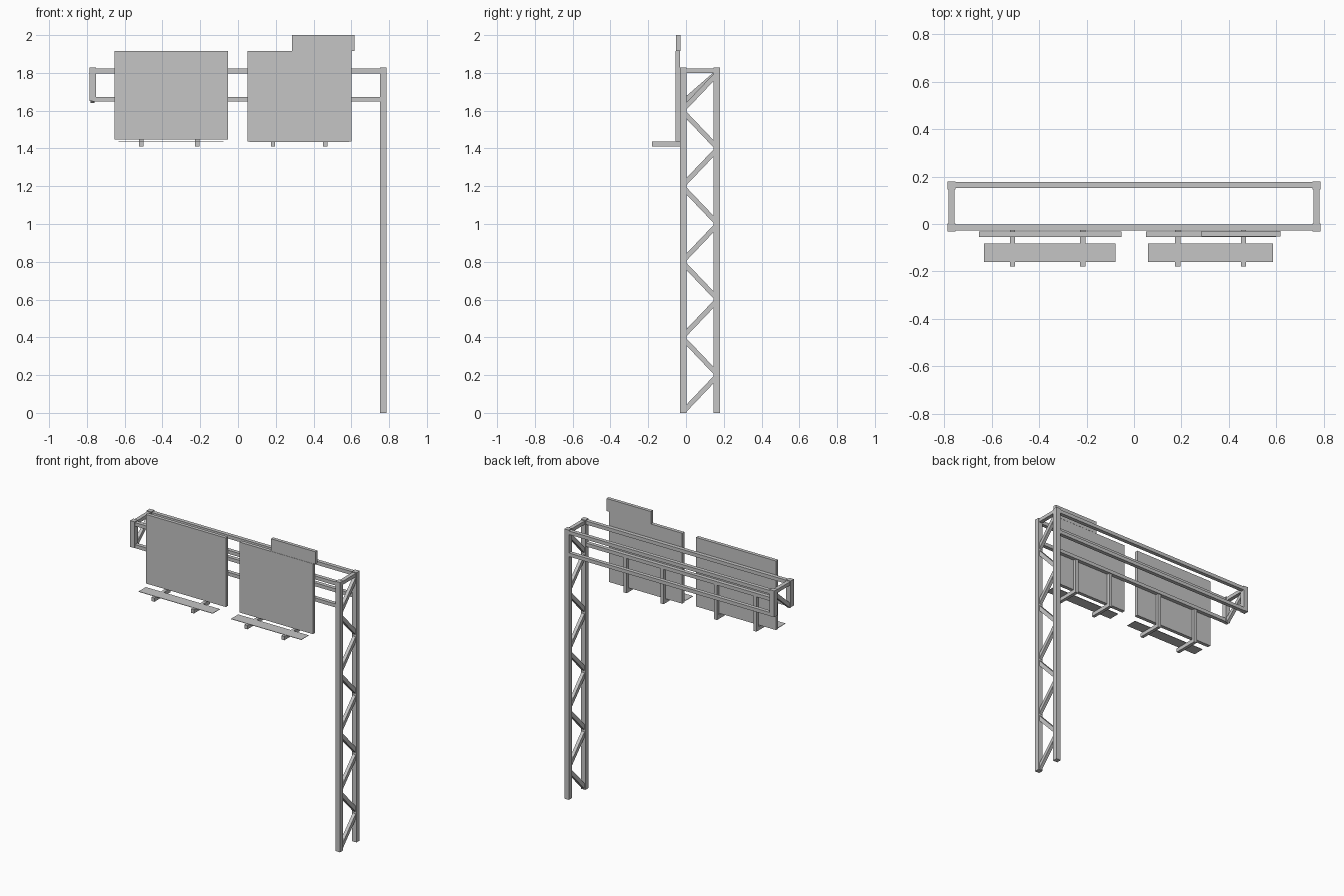
import bpy
from math import atan2, hypot

cube = bpy.data.objects.get("Cube")
if cube:
    bpy.data.objects.remove(cube)

steel = bpy.data.materials.new("steel_grey")
steel.use_nodes = True
GREY = (0.56, 0.56, 0.56, 1)
steel.diffuse_color = GREY
steel.node_tree.nodes["Principled BSDF"].inputs["Base Color"].default_value = GREY


def box(name, x, y, z):
    """Box between (min, max) pairs on each axis."""
    spans = (x, y, z)
    bpy.ops.mesh.primitive_cube_add(size=1, location=[(a + b) / 2 for a, b in spans])
    ob = bpy.context.object
    ob.name = name
    ob.scale = [b - a for a, b in spans]
    bpy.ops.object.transform_apply(location=False, rotation=False, scale=True)
    ob.data.materials.append(steel)
    return ob


def brace(name, x, start, end, width=0.022, depth=0.026):
    """Square bar in the YZ plane between two (y, z) points."""
    (y0, z0), (y1, z1) = start, end
    half = hypot(y1 - y0, z1 - z0) / 2
    ob = box(name, (-width / 2, width / 2), (-half, half), (-depth / 2, depth / 2))
    ob.location = (x, (y0 + y1) / 2, (z0 + z1) / 2)
    ob.rotation_euler.x = atan2(z1 - z0, y1 - y0)


END_X, POST = 0.77, 0.017
FRONT_Y, REAR_Y, MID_Y = -0.014, 0.162, 0.074
TOP = 1.828

# Posts: tall column on the left, short end posts on the right
for label, y in (("front", FRONT_Y), ("rear", REAR_Y)):
    span_y = (y - POST, y + POST)
    box(label + "_column", (END_X - POST, END_X + POST), span_y, (0, TOP))
    box(label + "_end_post", (-END_X - POST, -END_X + POST), span_y, (1.65, TOP))

# Horizontal chords of the gantry arm
for label, y in (("front", FRONT_Y - 0.001), ("rear", REAR_Y + 0.003)):
    for level, z in (("upper", 1.81), ("lower", 1.661)):
        box(f"{label}_{level}_chord", (-END_X, END_X), (y - 0.013, y + 0.013),
            (z - 0.012, z + 0.012))

# Cross ties at both ends
for label, x in (("left", END_X), ("right", -END_X)):
    box(label + "_top_tie", (x - 0.013, x + 0.013), (FRONT_Y, REAR_Y), (1.799, 1.823))

# Zigzag bracing up the column, and one brace in the free end
for i in range(9):
    z, rise = 0.1 + 0.2 * i, 0.084 if i % 2 == 0 else -0.084
    brace(f"column_brace_{i + 1}", END_X, (MID_Y - 0.08, z - rise), (MID_Y + 0.08, z + rise))
brace("end_brace", -END_X, (FRONT_Y + 0.005, 1.651), (REAR_Y - 0.005, 1.795))

# Sign panels, and the tab above the left one, set back a little
PANEL_Y = (-0.055, -0.031)
box("right_sign_panel", (-0.653, -0.053), PANEL_Y, (1.447, 1.915))
box("left_sign_panel", (0.05, 0.6), PANEL_Y, (1.438, 1.915))
box("left_sign_tab", (0.285, 0.617), (-0.053, -0.03), (1.915, 2.0))

# Thin sheet walkways in front of the panels
for label, x0, x1 in (("right", -0.633, -0.078), ("left", 0.06, 0.587)):
    box(label + "_walkway", (x0, x1), (-0.16, -0.083), (1.435, 1.438))

# Hangers behind the panels with arms carrying the walkways
for i, x in enumerate((-0.512, -0.216, 0.185, 0.462)):
    span_x = (x - 0.011, x + 0.011)
    box(f"walkway_arm_{i + 1}", span_x, (-0.18, -0.008), (1.41, 1.436))
    box(f"sign_hanger_{i + 1}", span_x, (-0.031, -0.008), (1.41, 1.67))
